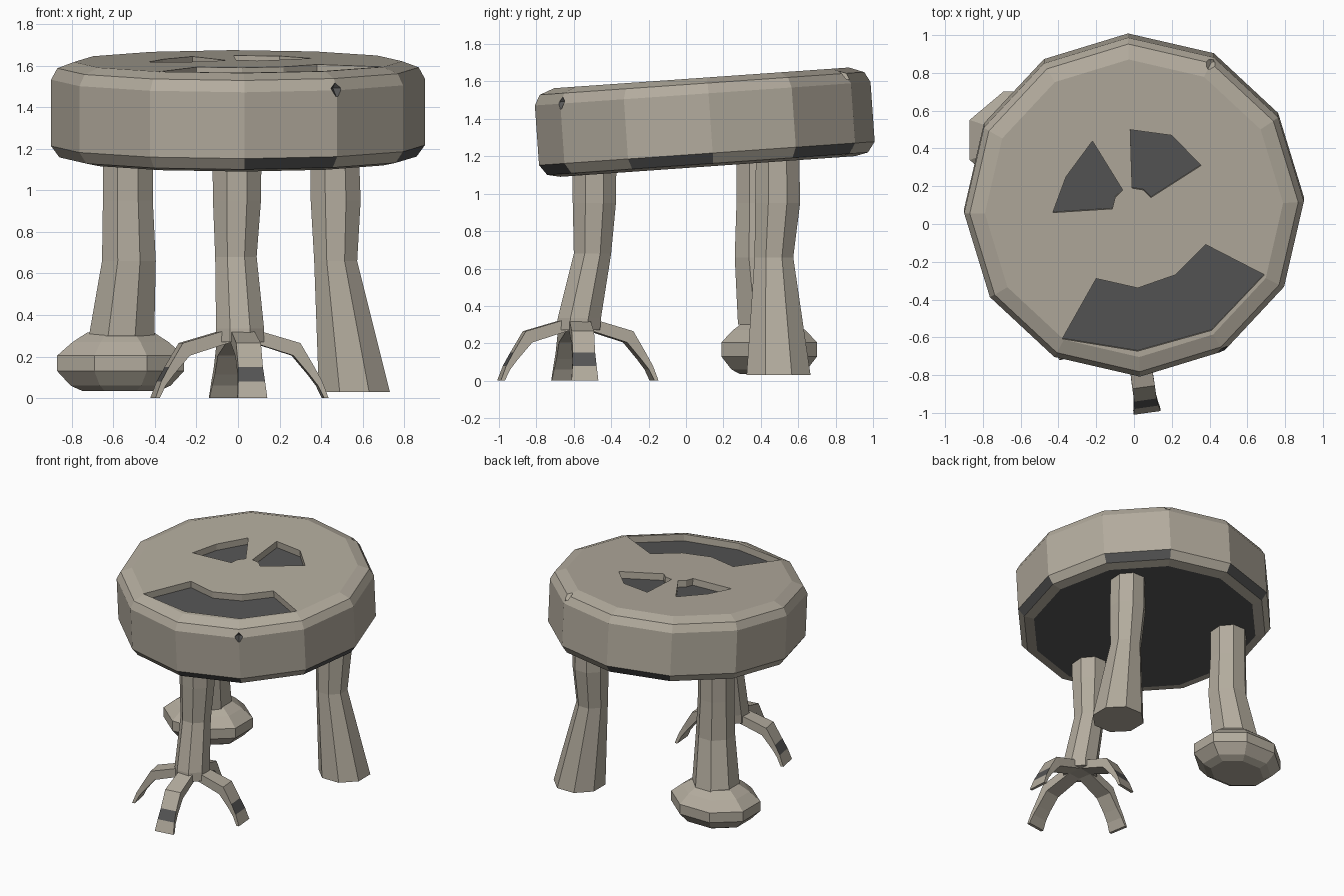
import bpy, bmesh
from math import cos, sin, pi, radians, atan2, hypot
from mathutils import Vector

if "Cube" in bpy.data.objects:
    bpy.data.objects.remove(bpy.data.objects["Cube"])


def material(name, rgb):
    m = bpy.data.materials.new(name)
    m.diffuse_color = (*rgb, 1)
    m.use_nodes = True
    m.node_tree.nodes["Principled BSDF"].inputs["Base Color"].default_value = m.diffuse_color
    return m


MATS = [material("wood", (0.45, 0.41, 0.34)), material("dark", (0.09, 0.09, 0.09))]


def finish(bm, name):
    bmesh.ops.recalc_face_normals(bm, faces=bm.faces[:])
    me = bpy.data.meshes.new(name)
    bm.to_mesh(me)
    bm.free()
    for m in MATS:
        me.materials.append(m)
    ob = bpy.data.objects.new(name, me)
    bpy.context.collection.objects.link(ob)
    return ob


def loft(name, rings, dark=lambda band, side: False):
    """Skin a list of point rings and cap both ends."""
    bm = bmesh.new()
    loops = [[bm.verts.new(p) for p in ring] for ring in rings]
    n = len(loops[0])
    for b, (lo, hi) in enumerate(zip(loops, loops[1:])):
        for i in range(n):
            j = (i + 1) % n
            f = bm.faces.new((lo[i], lo[j], hi[j], hi[i]))
            f.material_index = int(dark(b, i))
    start, end = bm.faces.new(loops[0][::-1]), bm.faces.new(loops[-1])
    start.material_index = int(dark(-1, 0))
    end.material_index = int(dark(-2, 0))
    return finish(bm, name)


def ring(cx, cy, z, rx, ry=None, n=8, offset=22.5):
    ry = ry or rx
    return [(cx + rx * cos(a), cy + ry * sin(a), z)
            for a in (radians(offset) + 2 * pi * i / n for i in range(n))]


# Seat: bevelled 12-sided slab, built around its own centre and then tilted
CENTRE = Vector((0, 0.1, 1.38))
profile = [(0.79, 1.145), (0.86, 1.16), (0.9, 1.215), (0.9, 1.535), (0.87, 1.59), (0.79, 1.62)]
seat = loft("seat", [ring(0, 0, z - CENTRE.z, r, n=12, offset=2) for r, z in profile],
            dark=lambda b, i: b == -1 or (b == 1 and i in (1, 3, 9, 11)))


def carve(cutter):
    mod = seat.modifiers.new("carve", 'BOOLEAN')
    mod.operation = 'DIFFERENCE'
    mod.solver = 'EXACT'
    mod.object = cutter
    bpy.context.view_layer.objects.active = seat
    bpy.context.view_layer.update()
    bpy.ops.object.modifier_apply(modifier=mod.name)
    bpy.data.objects.remove(cutter)


# Carved eyes and mouth with dark floors
left_eye = [(-.43, .06), (-.36, .25), (-.22, .44), (-.06, .18), (-.10, .14), (-.115, .08)]
right_eye = [(-.02, .5), (.2, .47), (.355, .31), (.09, .14), (.05, .18), (-.01, .19)]
mouth = [(-.38, -.61), (-.2, -.29), (.02, -.34), (.22, -.27), (.38, -.11),
         (.69, -.27), (.41, -.565), (.02, -.675)]
for outline in (left_eye, right_eye, mouth):
    levels = [[(x, y - 0.083, z) for x, y in outline] for z in (0.19, 0.3)]
    carve(loft("cutter", levels, dark=lambda b, i: b == -1))

# Chips in the rim
for angle, r, z, size, is_dark in ((302, 0.9, 0.165, 0.04, True), (62, 0.88, 0.22, 0.05, False)):
    a = radians(angle)
    cx, cy = r * cos(a), r * sin(a)
    levels = [ring(cx, cy, z + dz, s, n=4, offset=angle)
              for dz, s in ((-size, 0.008), (0, size), (size, 0.008))]
    carve(loft("cutter", levels, dark=lambda b, i: is_dark))

seat.location = CENTRE
seat.rotation_euler.x = 0.07

# Legs
loft("front_leg", [ring(0.01, -0.575, 0.27, 0.125), ring(0.01, -0.57, 0.335, 0.125),
                   ring(-0.01, -0.5, 0.68, 0.108), ring(-0.005, -0.49, 0.95, 0.125),
                   ring(-0.005, -0.49, 1.2, 0.128)])
loft("back_right_leg", [ring(0.56, 0.495, 0.03, 0.185), ring(0.47, 0.47, 0.66, 0.112),
                        ring(0.47, 0.49, 0.95, 0.13), ring(0.465, 0.49, 1.22, 0.125)])
loft("back_left_leg", [ring(-0.56, 0.435, 0.3, 0.17), ring(-0.525, 0.39, 0.66, 0.14),
                       ring(-0.53, 0.39, 0.95, 0.13), ring(-0.53, 0.39, 1.22, 0.13)])

# Bulbous foot under the back left leg
loft("back_left_foot", [ring(-0.565, 0.445, z, r, r * 0.84) for r, z in
                        ((0.2, 0.035), (0.26, 0.06), (0.33, 0.13),
                         (0.33, 0.205), (0.25, 0.27), (0.175, 0.315))])

# Claws: outer and inner arch points as a fraction of reach, with half width
arch = [((0.12, 0.335), (0.12, 0.27), 0.055), ((0.68, 0.265), (0.60, 0.205), 0.06),
        ((0.84, 0.15), (0.78, 0.115), 0.06), ((0.93, 0.08), (0.88, 0.06), 0.065),
        ((1.0, 0.0), (0.95, 0.0), 0.072)]
HUB = Vector((0.01, -0.575))
tips = {"front": (0.07, -1.0), "right": (0.43, -0.54), "back": (-0.07, -0.16), "left": (-0.41, -0.65)}
for side, tip in tips.items():
    d = Vector(tip) - HUB
    w = Vector((-d.y, d.x)).normalized()
    sections = []
    for (ro, zo), (ri, zi), h in arch:
        o, i = HUB + d * ro, HUB + d * ri
        sections.append([(*(o - w * h), zo), (*(o + w * h), zo), (*(i + w * h), zi), (*(i - w * h), zi)])
    loft(side + "_claw", sections, dark=lambda b, i: b == 2 and i == 0)
